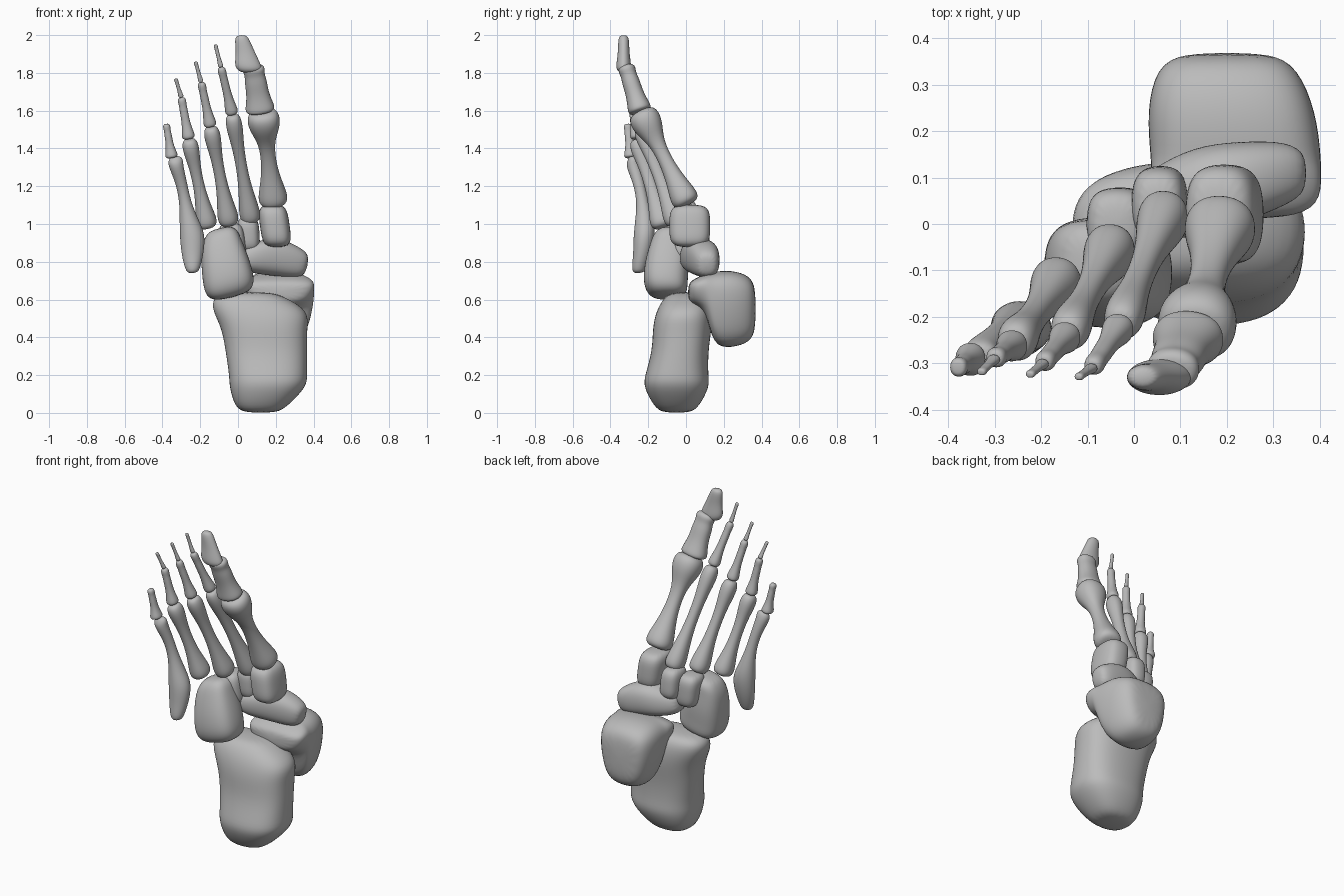
import bpy, bmesh, math
from mathutils import Vector

default_cube = bpy.data.objects.get("Cube")
if default_cube:
    bpy.data.objects.remove(default_cube, do_unlink=True)

bone_grey = bpy.data.materials.new("bone_grey")
bone_grey.use_nodes = True
colour = (.5, .5, .5, 1)
bone_grey.diffuse_color = colour
bone_grey.node_tree.nodes["Principled BSDF"].inputs["Base Color"].default_value = colour

SEGMENTS = 16
SIDE_X, SIDE_Y, UP = Vector((1, 0, 0)), Vector((0, 1, 0)), Vector((0, 0, 1))


def loft(name, sections, axis, side=SIDE_X, power=2.5, taper=0, cap=.03):
    """Skin rounded sections (x, y, z, half width, half depth) and round off both ends."""
    axis = Vector(axis).normalized()
    depth_dir = axis.cross(side).normalized()
    width_dir = depth_dir.cross(axis)
    rings = [(Vector(section[:3]), *section[3:]) for section in sections]
    first_centre, first_width, first_depth = rings[0]
    last_centre, last_width, last_depth = rings[-1]
    rings.insert(0, (first_centre - axis * cap, first_width * .6, first_depth * .6))
    rings.append((last_centre + axis * cap, last_width * .6, last_depth * .6))

    bm = bmesh.new()
    loops = []
    for centre, half_width, half_depth in rings:
        loop = []
        for i in range(SEGMENTS):
            angle = math.tau * i / SEGMENTS
            c, s = math.cos(angle), math.sin(angle)
            u = math.copysign(abs(c) ** (2 / power), c)
            v = math.copysign(abs(s) ** (2 / power), s)
            u *= 1 - taper * v
            loop.append(bm.verts.new(centre + width_dir * u * half_width
                                     + depth_dir * v * half_depth))
        loops.append(loop)
    for lower, upper in zip(loops, loops[1:]):
        for i in range(SEGMENTS):
            j = (i + 1) % SEGMENTS
            bm.faces.new((lower[i], lower[j], upper[j], upper[i]))
    bm.faces.new(loops[0][::-1])
    bm.faces.new(loops[-1])
    bmesh.ops.recalc_face_normals(bm, faces=bm.faces)
    for face in bm.faces:
        face.smooth = True
    mesh = bpy.data.meshes.new(name)
    bm.to_mesh(mesh)
    bm.free()
    mesh.materials.append(bone_grey)
    obj = bpy.data.objects.new(name, mesh)
    bpy.context.collection.objects.link(obj)
    subdivision = obj.modifiers.new("smooth_surface", "SUBSURF")
    subdivision.levels = subdivision.render_levels = 2


def long_bone(name, base, head, base_r, shaft_r, head_r, depth=1):
    """Bone with a flared base, a slim shaft and a rounded head."""
    base, head = Vector(base), Vector(head)
    profile = [(.03, base_r * .95), (.1, base_r), (.23, (base_r + shaft_r) / 2), (.42, shaft_r),
               (.65, shaft_r), (.8, head_r * .88), (.9, head_r), (.97, head_r * .88)]
    sections = [(*base.lerp(head, t), r, r * depth) for t, r in profile]
    loft(name, sections, head - base, power=2.2, cap=(head - base).length * .03)


def wedge_bone(name, bottom, top, width, depth):
    """Short blocky bone of even thickness."""
    bottom, top = Vector(bottom), Vector(top)
    sections = [(*bottom.lerp(top, t), width, depth) for t in (.12, .5, .88)]
    loft(name, sections, UP, power=2.8)


# Heel bone: bulbous below, pinched above, spreading to a sloped shelf on top
loft("heel_bone", [
    (.12, -.05, .03, .14, .12), (.16, -.05, .14, .21, .18), (.16, -.05, .2, .21, .17),
    (.15, -.03, .33, .22, .15), (.14, -.02, .45, .23, .16), (.12, -.01, .54, .26, .15),
    (.06, 0, .61, .2, .12)], UP)

# Ankle bone: broad body behind, low head in front
loft("ankle_bone", [
    (.22, .04, .64, .18, .07), (.22, .11, .64, .18, .1), (.22, .14, .55, .18, .2),
    (.21, .24, .55, .18, .21), (.2, .34, .55, .15, .18)], SIDE_Y, power=3, taper=.18)

# Arched boat-shaped bone running across the instep
loft("navicular_bone", [
    (.04, .04, .82, .08, .07), (.13, .07, .83, .1, .1), (.23, .09, .82, .09, .1),
    (.33, .11, .79, .07, .08)], (1, 0, -.2), side=SIDE_Y, cap=.04)

# Blocky bone on the outer edge, tilted with the toes
loft("cuboid_bone", [
    (-.04, -.1, .64, .13, .11), (-.05, -.11, .7, .14, .12), (-.07, -.1, .8, .13, .12),
    (-.09, -.09, .9, .11, .1), (-.09, -.08, .95, .09, .09)], (-.25, 0, 1), power=2.7)

# Three wedge bones
wedge_bone("inner_wedge_bone", (.21, .02, .88), (.18, .02, 1.1), .08, .11)
wedge_bone("middle_wedge_bone", (.06, .05, .86), (.05, .04, 1.03), .06, .08)
wedge_bone("outer_wedge_bone", (-.02, 0, .81), (-.04, 0, 1), .07, .08)

# Big toe
long_bone("big_metatarsal", (.19, .01, 1.1), (.13, -.24, 1.6), .08, .04, .09, .95)
long_bone("big_toe_near", (.12, -.24, 1.59), (.08, -.32, 1.84), .08, .06, .06, .8)
loft("big_toe_tip", [
    (.06, -.33, 1.82, .07, .04), (.05, -.33, 1.85, .07, .04), (.04, -.33, 1.91, .05, .03),
    (.02, -.33, 1.98, .04, .03)], UP, power=2, cap=.02)

# Three middle toes: joints blend from the inner toe to the outer one
INNER_JOINTS = [(.07, .03, 1.01), (-.03, -.22, 1.58), (-.09, -.31, 1.83), (-.12, -.33, 1.95)]
OUTER_JOINTS = [(-.16, -.12, .98), (-.26, -.26, 1.45), (-.3, -.29, 1.67), (-.33, -.32, 1.77)]
for index, toe in enumerate(("second", "third", "fourth")):
    base, knuckle, joint, tip = (Vector(inner).lerp(Vector(outer), index / 2)
                                 for inner, outer in zip(INNER_JOINTS, OUTER_JOINTS))
    long_bone(toe + "_metatarsal", base, knuckle, .057, .03, .045, 1.1)
    long_bone(toe + "_toe_near", knuckle, joint, .035, .022, .023)
    long_bone(toe + "_toe_tip", joint, tip, .014, .01, .011, .8)

# Little toe: its metatarsal has a heel-like spur at the base
loft("little_metatarsal", [
    (-.24, -.25, .76, .04, .04), (-.24, -.23, .84, .06, .05), (-.24, -.22, .94, .07, .06),
    (-.26, -.22, 1.02, .05, .05), (-.28, -.23, 1.12, .03, .03), (-.3, -.25, 1.22, .03, .03),
    (-.33, -.28, 1.31, .04, .04), (-.33, -.28, 1.34, .04, .03)], (-.1, -.1, 1), power=2, cap=.02)
long_bone("little_toe_near", (-.35, -.29, 1.35), (-.38, -.31, 1.53), .034, .02, .02, 1.1)
